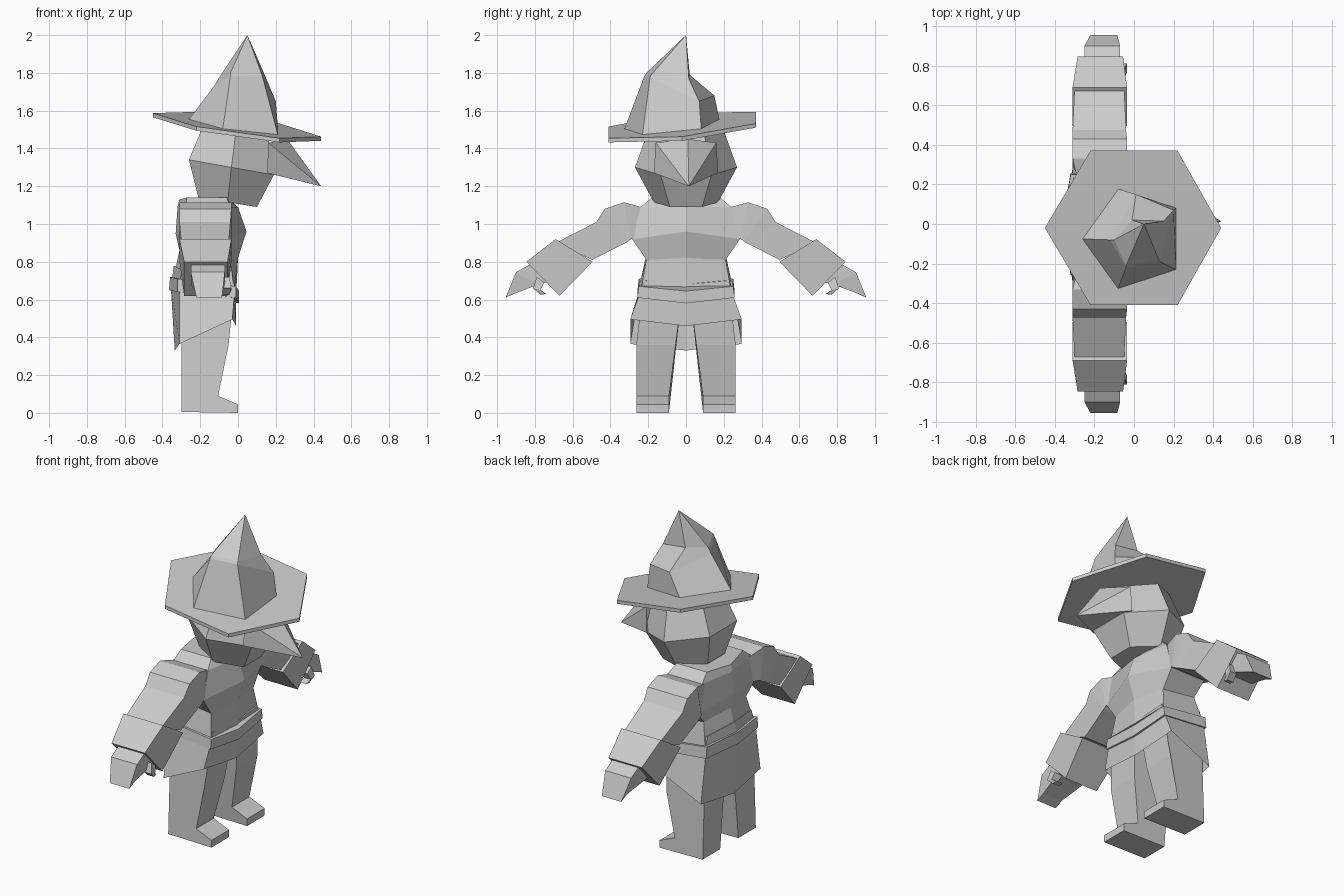
import bpy, bmesh
from math import cos, sin, radians


def loft(name, rings, caps=(True, True), mirror=False):
    """Skin a list of equal-length point rings into a flat-shaded mesh."""
    bm = bmesh.new()
    vs = [[bm.verts.new(p) for p in r] for r in rings]
    n = len(vs[0])
    for a, b in zip(vs, vs[1:]):
        for i in range(n):
            j = (i + 1) % n
            bm.faces.new((a[i], a[j], b[j], b[i]))
    if caps[0]:
        bm.faces.new(vs[0][::-1])
    if caps[1]:
        bm.faces.new(vs[-1])
    bmesh.ops.remove_doubles(bm, verts=bm.verts, dist=0.0005)
    bmesh.ops.recalc_face_normals(bm, faces=bm.faces)
    me = bpy.data.meshes.new(name)
    bm.to_mesh(me)
    bm.free()
    ob = bpy.data.objects.new(name, me)
    bpy.context.collection.objects.link(ob)
    if mirror:
        m = ob.modifiers.new("mirror", 'MIRROR')
        m.use_axis = (False, True, False)
        m.use_clip = False
    return ob


def body_ring(xf, xfs, xbs, xb, y, zf, zfs, zbs, zb):
    """Six-sided body section: front point, sides, back point."""
    return [(xf, 0, zf), (xfs, y, zfs), (xbs, y, zbs),
            (xb, 0, zb), (xbs, -y, zbs), (xfs, -y, zfs)]


def brim_z(x, y):
    return 1.52 - 0.14 * x + 0.1 * (y + 0.02)


# torso
loft("torso", [
    body_ring(-0.01, -0.02, -0.30, -0.34, 0.24, 0.62, 0.64, 0.70, 0.72),
    body_ring(0.00, -0.04, -0.27, -0.31, 0.21, 0.82, 0.81, 0.84, 0.86),
    body_ring(0.045, -0.04, -0.28, -0.33, 0.285, 0.96, 0.92, 0.92, 0.95),
    body_ring(0.00, -0.04, -0.28, -0.32, 0.24, 1.09, 1.09, 1.09, 1.09),
    body_ring(-0.03, -0.06, -0.27, -0.31, 0.18, 1.11, 1.14, 1.14, 1.13),
])

# tunic skirt, longer at the back
loft("skirt", [
    body_ring(-0.01, -0.02, -0.30, -0.34, 0.22, 0.68, 0.70, 0.76, 0.78),
    body_ring(-0.01, -0.02, -0.31, -0.355, 0.25, 0.58, 0.62, 0.64, 0.66),
    body_ring(-0.01, -0.03, -0.31, -0.335, 0.295, 0.46, 0.495, 0.365, 0.33),
], caps=(True, False))

# belt
loft("belt", [
    body_ring(0.005, -0.01, -0.32, -0.365, 0.258, 0.58, 0.61, 0.64, 0.65),
    body_ring(0.005, -0.01, -0.32, -0.36, 0.25, 0.645, 0.67, 0.71, 0.72),
])


# legs with feet, profile widened across y
leg = [(-0.30, 0.005), (0.0, 0.0), (0.0, 0.045), (-0.105, 0.09),
       (-0.05, 0.36), (-0.03, 0.56), (-0.30, 0.56)]
loft("legs", [
    [(x, 0.09 if z < 0.1 else 0.09 - 0.13 * (z - 0.09), z) for x, z in leg],
    [(x, 0.263 if z < 0.5 else 0.24, z) for x, z in leg],
], mirror=True)


def arm_ring(yt, zt, yb, zb, x0, x1):
    """Four-sided arm section from its upper and lower edge."""
    return [(x0, yt, zt), (x1, yt, zt), (x1, yb, zb), (x0, yb, zb)]


# sleeves
loft("sleeves", [
    arm_ring(0.20, 1.08, 0.24, 0.92, -0.28, -0.05),
    arm_ring(0.33, 1.115, 0.29, 0.92, -0.31, -0.035),
    arm_ring(0.43, 1.08, 0.31, 0.905, -0.31, -0.035),
    arm_ring(0.475, 1.01, 0.36, 0.88, -0.31, -0.04),
    arm_ring(0.69, 0.90, 0.495, 0.81, -0.30, -0.05),
], mirror=True)

# flared cuffs
loft("cuffs", [
    arm_ring(0.69, 0.92, 0.495, 0.80, -0.31, -0.035),
    arm_ring(0.845, 0.80, 0.67, 0.62, -0.285, -0.055),
], mirror=True)

# hands
loft("hands", [
    arm_ring(0.80, 0.80, 0.70, 0.70, -0.25, -0.07),
    arm_ring(0.90, 0.745, 0.78, 0.68, -0.25, -0.07),
    arm_ring(0.955, 0.61, 0.90, 0.635, -0.22, -0.085),
], mirror=True)

# thumbs
loft("thumbs", [
    arm_ring(0.79, 0.72, 0.75, 0.69, -0.10, -0.045),
    arm_ring(0.81, 0.66, 0.77, 0.65, -0.08, -0.035),
    arm_ring(0.77, 0.625, 0.74, 0.63, -0.09, -0.045),
], mirror=True)


def head_ring(x0, x1, y, z0, z1):
    """Hexagon with flat front and back, tilted from back to front."""
    c, zc = (x0 + x1) / 2, (z0 + z1) / 2
    return [(x1, -y / 2, z1), (x1, y / 2, z1), (c, y, zc),
            (x0, y / 2, z0), (x0, -y / 2, z0), (c, -y, zc)]


# head
loft("head", [
    head_ring(-0.21, 0.10, 0.17, 1.14, 1.09),
    head_ring(-0.26, 0.19, 0.27, 1.34, 1.26),
    head_ring(-0.18, 0.16, 0.20, 1.53, 1.46),
])

# beak-like nose
tip = (0.44, 0.015, 1.20)
loft("nose", [
    [(0.155, -0.17, 1.27), (0.155, 0.17, 1.27), (0.16, 0.16, 1.43),
     (0.26, 0.01, 1.45), (0.16, -0.16, 1.43)],
    [tip] * 5,
], caps=(True, False))

# hat brim
brim = [(-0.45, -0.02), (-0.22, -0.41), (0.22, -0.41),
        (0.44, -0.02), (0.22, 0.37), (-0.22, 0.37)]
loft("hat_brim", [[(x, y, brim_z(x, y) + d) for x, y in brim]
                  for d in (-0.018, 0.004)])

# crooked five-sided hat crown
base = [(0.262 * cos(radians(a)), -0.075 + 0.265 * sin(radians(a)))
        for a in (-180, -108, -36, 36, 108)]
loft("hat_crown", [
    [(x, y, brim_z(x, y)) for x, y in base],
    [(-0.12, -0.08, 1.74), (-0.04, -0.22, 1.785), (0.13, -0.19, 1.78),
     (0.20, 0.07, 1.65), (0.01, 0.15, 1.68)],
    [(-0.10, -0.08, 1.775), (-0.04, -0.21, 1.80), (0.125, -0.18, 1.795),
     (0.15, 0.015, 1.77), (-0.01, 0.02, 1.79)],
    [(0.05, 0.0, 2.0)] * 5,
], caps=(True, False))
